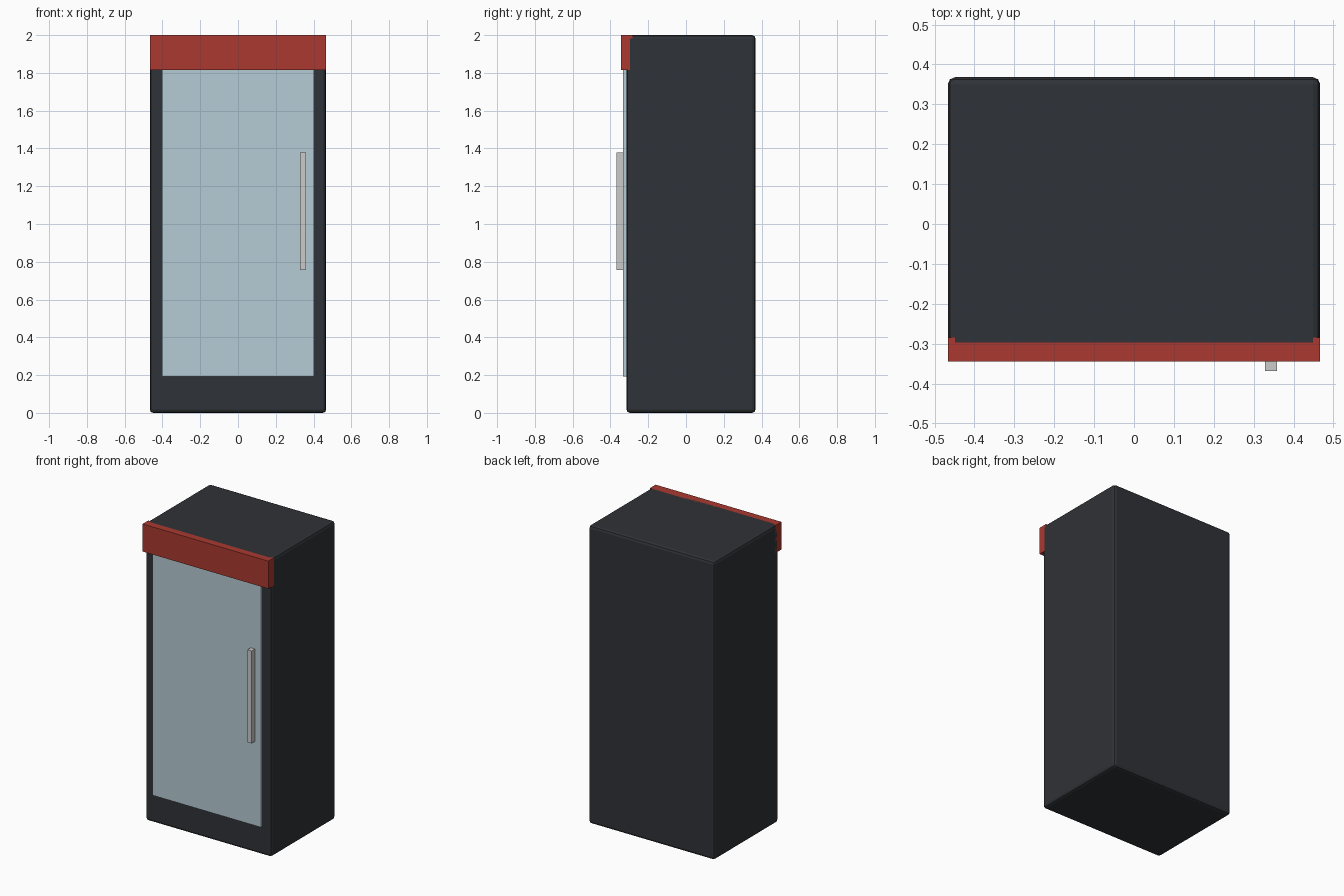
import bpy

if "Cube" in bpy.data.objects:
    bpy.data.objects.remove(bpy.data.objects["Cube"])


def material(name, color):
    mat = bpy.data.materials.new(name)
    mat.diffuse_color = (*color, 1)
    mat.use_nodes = True
    mat.node_tree.nodes["Principled BSDF"].inputs["Base Color"].default_value = mat.diffuse_color
    return mat


def box(name, lo, hi, mat=None, bevel=0.0):
    """Box between two opposite corners, optionally with rounded edges."""
    center = [(a + b) / 2 for a, b in zip(lo, hi)]
    bpy.ops.mesh.primitive_cube_add(size=1, location=center)
    obj = bpy.context.object
    obj.name = name
    obj.scale = [b - a for a, b in zip(lo, hi)]
    bpy.ops.object.transform_apply(location=False, rotation=False, scale=True)
    if mat:
        obj.data.materials.append(mat)
    if bevel:
        mod = obj.modifiers.new("rounded_edges", 'BEVEL')
        mod.width = bevel
        mod.segments = 2
    return obj


dark = material("dark_body", (0.028, 0.032, 0.038))
red = material("red_panel", (0.40, 0.04, 0.03))
glass = material("pale_glass", (0.46, 0.60, 0.66))

# Cabinet with softly rounded edges
box("cabinet", (-0.467, -0.315, 0), (0.467, 0.368, 2.0), dark, bevel=0.018)

# Header panel, set into the cabinet front
box("header_panel", (-0.467, -0.345, 1.815), (0.467, -0.284, 2.0), red)

# Glass door
box("glass_door", (-0.403, -0.333, 0.193), (0.403, -0.31, 1.82), glass)

# Door handle
box("door_handle", (0.328, -0.368, 0.757), (0.359, -0.333, 1.378))
